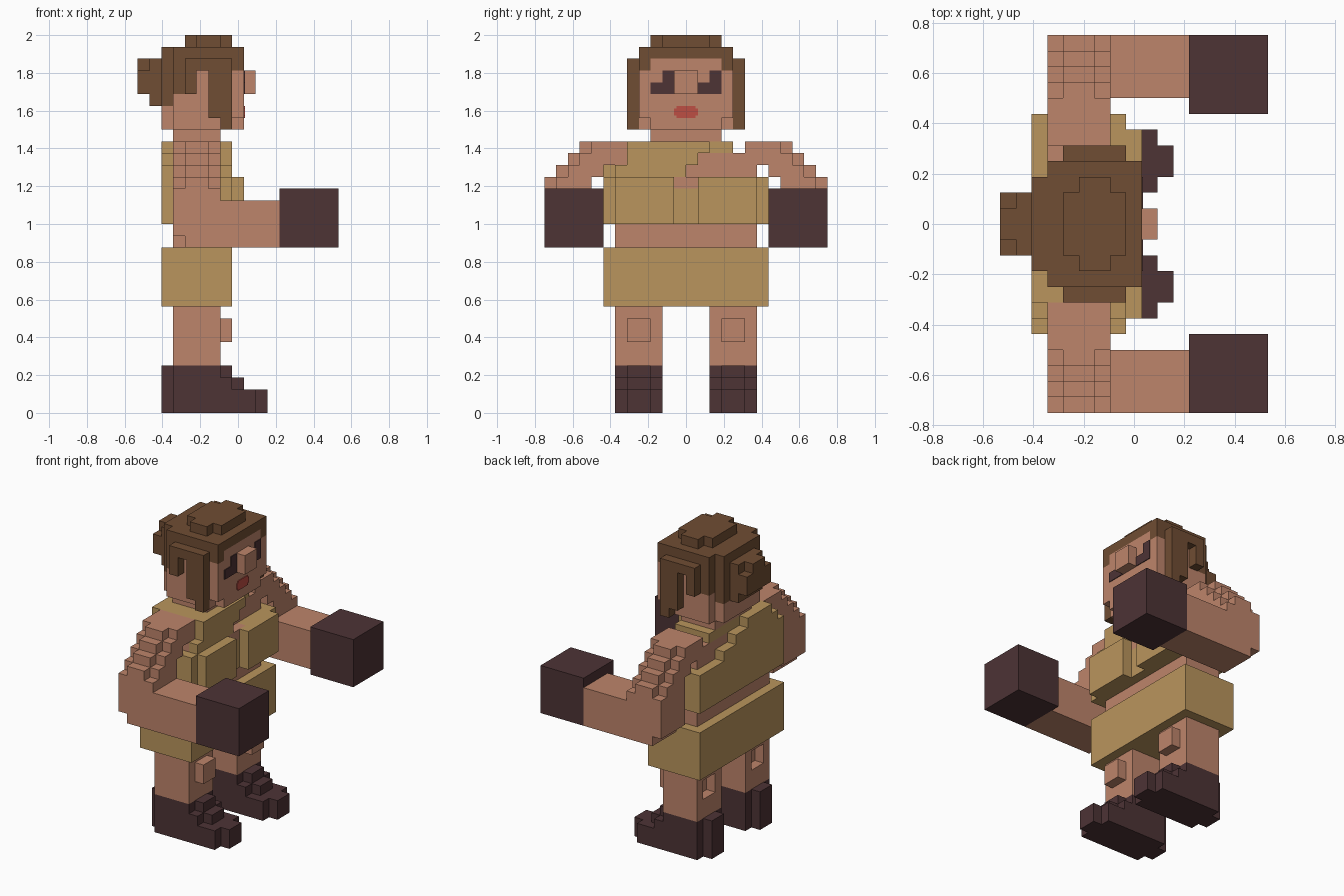
import bpy, bmesh

if "Cube" in bpy.data.objects:
    bpy.data.objects.remove(bpy.data.objects["Cube"], do_unlink=True)

U = 1 / 16          # one block
X0 = -8.5           # block columns start here in x


def linear(c):
    c /= 255
    return c / 12.92 if c <= 0.04045 else ((c + 0.055) / 1.055) ** 2.4


def material(name, rgb):
    m = bpy.data.materials.new(name)
    m.use_nodes = True
    col = [linear(c) for c in rgb] + [1]
    m.diffuse_color = col
    bsdf = m.node_tree.nodes["Principled BSDF"]
    bsdf.inputs["Base Color"].default_value = col
    bsdf.inputs["Roughness"].default_value = 1
    return m


SKIN = material("skin", (190, 133, 107))
CLOTH = material("tan cloth", (186, 149, 93))
HAIR = material("brown hair", (112, 77, 51))
DARK = material("dark leather", (77, 51, 53))
RED = material("red lips", (190, 78, 68))


def blocks(name, mat, boxes, side=0):
    """Boxes (x0, x1, y0, y1, z0, z1) in blocks; side=-1 reflects them in y."""
    bm = bmesh.new()
    for x0, x1, y0, y1, z0, z1 in boxes:
        if side < 0:
            y0, y1 = -y1, -y0
        vs = bmesh.ops.create_cube(bm, size=1)["verts"]
        for v in vs:
            v.co.x = (X0 + (x1 if v.co.x > 0 else x0)) * U
            v.co.y = (y1 if v.co.y > 0 else y0) * U
            v.co.z = (z1 if v.co.z > 0 else z0) * U
    me = bpy.data.meshes.new(name)
    bm.to_mesh(me)
    bm.free()
    me.materials.append(mat)
    ob = bpy.data.objects.new(name, me)
    bpy.context.collection.objects.link(ob)
    return ob


def pair(name, mat, boxes):
    blocks("left_" + name, mat, boxes, 1)
    blocks("right_" + name, mat, boxes, -1)


# Shoes with stepped toes and a narrow heel
pair("shoe", DARK, [
    (3, 10, 2, 6, 0, 2), (10, 11, 3, 5, 0, 2), (2, 3, 3, 5, 0, 4),
    (3, 8, 2, 6, 2, 3), (8, 9, 3, 5, 2, 3),
    (3, 7, 2, 6, 3, 4), (7, 8, 3, 5, 3, 4)])

# Legs with a kneecap in front and a hollow behind
pair("leg", SKIN, [
    (4, 7, 2, 6, 4, 9), (3, 4, 2, 3, 4, 9), (3, 4, 5, 6, 4, 9),
    (3, 4, 3, 5, 4, 6), (3, 4, 3, 5, 8, 9), (7, 8, 3, 5, 6, 8)])

# Skirt, bare waist, and top
blocks("skirt", CLOTH, [(2, 8, -7, 7, 9, 14)])
blocks("waist", SKIN, [(3, 7, -6, 6, 14, 16)])
blocks("top", CLOTH, [
    (2, 7, -7, 7, 16, 20), (7, 8, -7, 7, 16, 19),
    (7, 8, -7, -1, 19, 20), (7, 8, 2, 7, 19, 20)])
pair("bust", CLOTH, [(8, 9, 1, 6, 16, 20)])
blocks("cleavage", SKIN, [(7, 8, -1, 2, 19, 20)])

# Bare upper chest and the diagonal one-shoulder strap
blocks("chest", SKIN, [(3, 7, -6, 6, 20, 22)])
blocks("strap", CLOTH, [
    (3, 7, -5, 4, 22, 23),
    (7, 8, -6, 0, 20, 21), (7, 8, -5, 1, 21, 22), (7, 8, -5, 2, 22, 23),
    (2, 3, -7, 3, 20, 21), (2, 3, -6, 1, 21, 22), (2, 3, -5, -1, 22, 23)])

# Arms: stepped shoulder with a raised middle rib, then a bent forearm
arm = [(3, 7, 8, 12, 15, 19), (4, 7, 8, 12, 14, 15), (7, 12, 8, 12, 14, 18)]
for z, inner, outer in ((22, 5, 9), (21, 4, 10), (20, 7, 11), (19, 8, 12)):
    arm.append((3, 7, inner, outer - 1, z, z + 1))
    arm.append((4, 6, outer - 1, outer, z, z + 1))
pair("arm", SKIN, arm)
pair("glove", DARK, [(12, 17, 7, 12, 14, 19)])

# Neck, head and nose
blocks("neck", SKIN, [(3, 7, -3, 3, 23, 24)])
blocks("head", SKIN, [
    (3, 8, -4, 4, 24, 27), (4, 8, -4, 4, 27, 30), (2, 3, -3, 3, 24, 26),
    (8, 9, -4, 4, 25, 29), (8, 9, -3, 3, 24, 25), (8, 9, -3, 3, 29, 30)])
blocks("nose", SKIN, [(9, 10, -1, 1, 27, 29)])

# Painted face plates
F = 9.08
blocks("eyes", DARK, [
    (9, F, -3, -1, 27, 28), (9, F, -2, -1, 28, 29),
    (9, F, 1, 3, 27, 28), (9, F, 2, 3, 28, 29)])
blocks("mouth", RED, [(9, F, -0.8, 0.8, 25, 26), (9, F, -1, 1, 25.2, 25.8)])

# Hair: layered crown, back, and bun
blocks("hair_crown", HAIR, [
    (4, 8, -2, 2, 31, 32), (5, 7, -3, 3, 31, 32),
    (3, 9, -4, 4, 30, 31), (2, 3, -3, 3, 30, 31)])
blocks("hair_back", HAIR, [(3, 4, -4, 4, 27, 30), (2, 3, -3, 3, 26, 30)])
blocks("hair_bun", HAIR, [
    (1, 2, -2, 2, 26, 30), (0, 1, -2, 2, 27, 29), (0, 1, -1, 1, 29, 30)])
# Side locks leaving an opening at the ear
pair("hair_side", HAIR, [
    (4, 5, 4, 5, 27, 30), (5, 6, 4, 5, 29, 30), (6, 7, 4, 5, 25, 30),
    (7, 8, 4, 5, 24, 30), (8, 9, 3, 4, 29, 30)])
